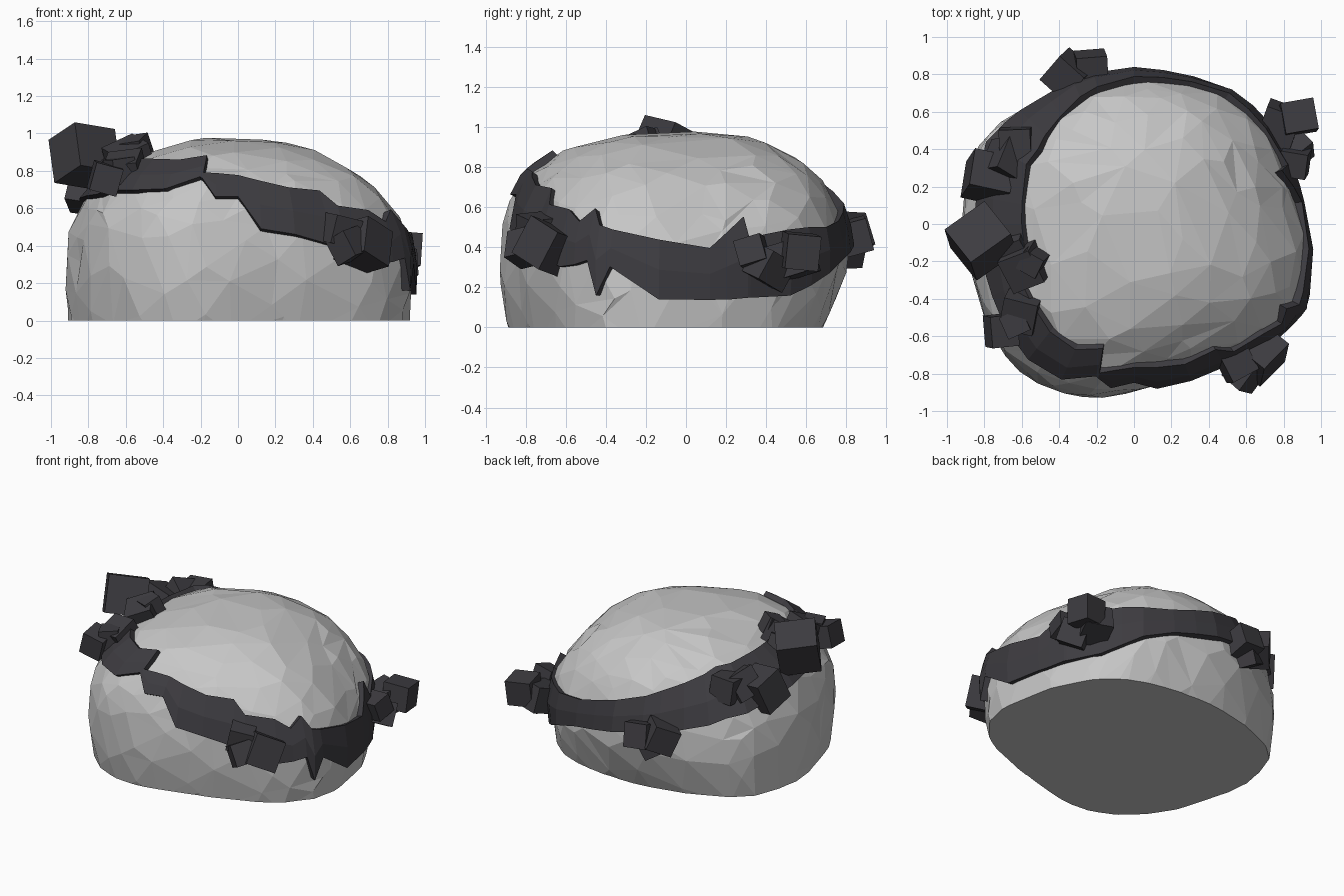
import bpy, bmesh, math, random
from mathutils import Vector, Euler

if "Cube" in bpy.data.objects:
    bpy.data.objects.remove(bpy.data.objects["Cube"])

random.seed(4)

def material(name, c):
    m = bpy.data.materials.new(name)
    m.diffuse_color = (*c, 1)
    m.use_nodes = True
    m.node_tree.nodes["Principled BSDF"].inputs["Base Color"].default_value = m.diffuse_color
    return m

ROCK = material("grey rock", (0.57, 0.57, 0.57))
ORE = material("dark ore", (0.047, 0.045, 0.052))

def make(name, bm, mat):
    bmesh.ops.recalc_face_normals(bm, faces=bm.faces)
    me = bpy.data.meshes.new(name)
    bm.to_mesh(me)
    bm.free()
    me.materials.append(mat)
    ob = bpy.data.objects.new(name, me)
    bpy.context.collection.objects.link(ob)
    return ob

# Plan outline of the boulder (widest level)
PLAN = [(-.25, -.93), (-.4, -.91), (-.6, -.79), (-.75, -.6), (-.85, -.3), (-.92, 0), (-.9, .2),
        (-.82, .45), (-.67, .57), (-.45, .69), (-.1, .8), (.2, .78), (.5, .7), (.7, .53),
        (.8, .35), (.89, .05), (.93, -.15), (.9, -.42), (.75, -.6), (.5, -.73), (.2, -.83), (0, -.89)]
RADII = sorted((math.degrees(math.atan2(y, x)) % 360, math.hypot(x, y)) for x, y in PLAN)

def lookup(table, a):
    """Interpolate rows (angle, values...) around the full circle."""
    a %= 360
    rows = [(table[-1][0] - 360, *table[-1][1:]), *table, (table[0][0] + 360, *table[0][1:])]
    for p, q in zip(rows, rows[1:]):
        if p[0] <= a <= q[0]:
            t = (a - p[0]) / max(q[0] - p[0], 1e-6)
            return [u + (v - u) * t for u, v in zip(p[1:], q[1:])]

BELT, RISE = 0.3, 0.675

def power(a):
    c, s = math.cos(math.radians(a)), math.sin(math.radians(a))
    return 2.03 - 0.17 * c + 0.45 * s * s - 0.1 * s

def surface(a, z):
    """Point on the boulder at plan angle a and height z."""
    h, p = (z - BELT) / RISE, power(a)
    c, s = math.cos(math.radians(a)), math.sin(math.radians(a))
    if h >= 0:
        k = max(0, 1 - min(h, 1) ** p) ** (1 / p)
    else:
        k = math.sqrt(max(0, 1 - (1 - .65 * c * c) * (z - BELT) ** 2))
        k -= 0.1 * (BELT - z) / BELT * max(0, s) ** 2
    r = lookup(RADII, a)[0] * k
    return Vector((r * c, r * s, z))

# Boulder: faceted sphere shaped to the profile, thinned out, cut flat at the ground
bm = bmesh.new()
bmesh.ops.create_icosphere(bm, subdivisions=4, radius=1)
for v in bm.verts:
    d = (v.co + Vector([random.uniform(-.035, .035) for _ in range(3)])).normalized()
    a = math.degrees(math.atan2(d.y, d.x)) % 360
    if d.z >= 0:
        q = 2 / power(a)
        r = lookup(RADII, a)[0] * math.hypot(d.x, d.y) ** q
        co = Vector((r * math.cos(math.radians(a)), r * math.sin(math.radians(a)), BELT + RISE * d.z ** q))
    else:
        co = surface(a, BELT + d.z)
    v.co = co * random.uniform(0.993, 1.011)
rock = make("boulder", bm, ROCK)
bpy.context.view_layer.objects.active = rock
mod = rock.modifiers.new("facets", 'DECIMATE')
mod.ratio = 0.5
bpy.ops.object.modifier_apply(modifier=mod.name)
bm = bmesh.new()
bm.from_mesh(rock.data)
bmesh.ops.bisect_plane(bm, geom=bm.verts[:] + bm.edges[:] + bm.faces[:], plane_co=(0, 0, 0),
                       plane_no=(0, 0, -1), clear_outer=True)
bmesh.ops.holes_fill(bm, edges=[e for e in bm.edges if e.is_boundary], sides=0)
bmesh.ops.recalc_face_normals(bm, faces=bm.faces)
bm.to_mesh(rock.data)
bm.free()

# Ore vein: angle, upper and lower height of the ragged band
VEIN = [(7.5, .39, .14), (13, .46, .14), (20, .54, .15), (21, .44, .15), (36, .48, .16), (45, .49, .21),
        (54, .49, .27), (68, .52, .34), (90, .6, .4), (105, .66, .44), (113, .7, .45), (135, .79, .52),
        (142, .82, .56), (160, .84, .61), (180, .85, .64), (195, .85, .65), (207, .82, .66),
        (219, .84, .68), (232, .84, .68), (245, .84, .69),
        (256, .86, .75), (257, .77, .74), (262, .77, .65), (270, .76, .65), (278, .73, .48),
        (290, .69, .45), (303, .68, .4), (308, .6, .36), (320, .58, .3), (326, .52, .31),
        (331, .58, .33), (334, .5, .16), (338, .48, .3), (352, .43, .14)]
angles = []
for p, q in zip(VEIN, VEIN[1:] + [(VEIN[0][0] + 360,)]):
    n = math.ceil((q[0] - p[0]) / 16)
    angles += [p[0] + (q[0] - p[0]) * i / n for i in range(n)]
bm = bmesh.new()
CORE = Vector((0, 0, 0.2))
rings = []
for a in angles:
    hi, lo = lookup(VEIN, a)
    lift = random.uniform(.027, .04)
    ring = []
    for t, off in ((0, -.06), (0, lift), (.5, lift), (1, lift), (1, -.06)):
        s = surface(a, lo + (hi - lo) * t)
        ring.append(bm.verts.new(s + (s - CORE).normalized() * off))
    rings.append(ring)
for r0, r1 in zip(rings, rings[1:] + rings[:1]):
    for k in range(5):
        j = (k + 1) % 5
        bm.faces.new((r0[k], r1[k], r1[j], r0[j]))
make("ore_vein", bm, ORE)

# Ore crystal clusters: (x, y, z, edge) of each block
CLUSTERS = {
    "top_left": [(-.82, -.09, .88, .25), (-.58, -.22, .85, .18), (-.64, -.14, .8, .17), (-.54, -.2, .92, .12)],
    "left": [(-.78, .25, .7, .21), (-.63, .42, .74, .17), (-.68, .34, .74, .17)],
    "front_left": [(-.71, -.57, .76, .16), (-.6, -.46, .79, .17), (-.63, -.53, .8, .13)],
    "front_right": [(.67, -.69, .4, .22), (.55, -.75, .48, .15), (.59, -.8, .4, .14)],
    "right": [(.88, .57, .38, .17), (.78, .53, .34, .19), (.84, .41, .3, .17), (.86, .33, .38, .14)],
    "back": [(-.36, .8, .46, .17), (-.23, .83, .45, .16), (-.29, .78, .41, .17)],
}
for name, blocks in CLUSTERS.items():
    bm = bmesh.new()
    for x, y, z, s in blocks:
        rot = Euler([random.uniform(-.5, .5) for _ in range(2)] + [random.uniform(0, 1.5)]).to_matrix()
        size = Vector([s * random.uniform(.92, 1.1) for _ in range(3)])
        for v in bmesh.ops.create_cube(bm, size=1)["verts"]:
            v.co = rot @ (v.co * size) + Vector((x, y, z))
    make("ore_crystals_" + name, bm, ORE)
